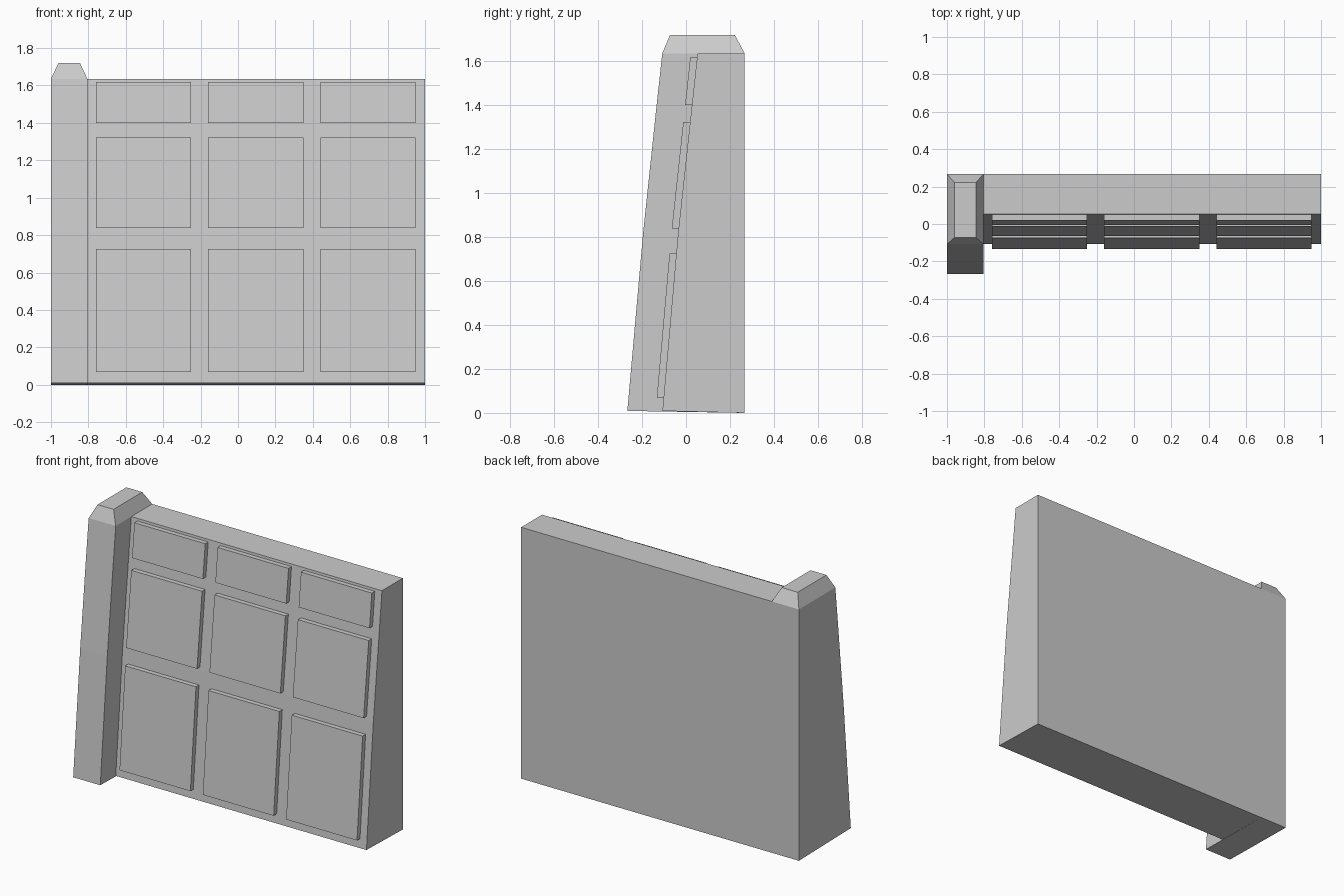
import bpy, bmesh

if "Cube" in bpy.data.objects:
    bpy.data.objects.remove(bpy.data.objects["Cube"])

BACK = 0.267
TOP = 1.636


def make_object(name, bm):
    bmesh.ops.recalc_face_normals(bm, faces=bm.faces)
    mesh = bpy.data.meshes.new(name)
    bm.to_mesh(mesh)
    bm.free()
    obj = bpy.data.objects.new(name, mesh)
    bpy.context.collection.objects.link(obj)
    return obj


def extrude_profile(bm, profile, x0, x1):
    """Extrude a (y, z) side profile along x; returns the new faces."""
    base = bm.faces.new([bm.verts.new((x0, y, z)) for y, z in profile])
    out = bmesh.ops.extrude_face_region(bm, geom=[base], use_keep_orig=True)
    verts = [g for g in out["geom"] if isinstance(g, bmesh.types.BMVert)]
    bmesh.ops.translate(bm, verts=verts, vec=(x1 - x0, 0, 0))
    return bm


def wall_y(z):
    """Battered front face of the wall, bending slightly at mid height."""
    return -0.108 + 0.088 * z if z < 0.82 else -0.0358 + 0.108 * (z - 0.82)


# Battered wall
bm = bmesh.new()
extrude_profile(bm, [(wall_y(0.009), 0.009), (wall_y(0.82), 0.82),
                     (wall_y(TOP), TOP), (BACK, TOP), (BACK, 0)], -0.805, 1.0)
make_object("sloped_wall", bm)

# End buttress
bm = bmesh.new()
extrude_profile(bm, [(-0.267, 0.009), (-0.195, 0.82), (-0.136, 1.38),
                     (-0.108, TOP), (BACK, TOP), (BACK, 0)], -1.0, -0.805)
# Chamfered cap grown from the buttress top
top = max(bm.faces, key=lambda f: f.calc_center_median().z)
out = bmesh.ops.extrude_face_region(bm, geom=[top])
for v in [g for g in out["geom"] if isinstance(g, bmesh.types.BMVert)]:
    v.co.x = -0.96 if v.co.x < -0.9 else -0.845
    v.co.y = -0.073 if v.co.y < 0 else 0.222
    v.co.z = 1.72
bmesh.ops.delete(bm, geom=[top] if top.is_valid else [], context='FACES_ONLY')
make_object("end_buttress", bm)

# Raised panels: three columns in three rows, following the wall slope
THICK, EMBED = 0.031, 0.01
for row, (z0, z1) in enumerate([(0.068, 0.725), (0.838, 1.323), (1.4, 1.62)]):
    for col in range(3):
        x0 = -0.76 + 0.6 * col
        bm = bmesh.new()
        extrude_profile(bm, [(wall_y(z0) - THICK, z0), (wall_y(z1) - THICK, z1),
                             (wall_y(z1) + EMBED, z1), (wall_y(z0) + EMBED, z0)],
                        x0, x0 + 0.51)
        make_object(f"wall_panel_{row + 1}_{col + 1}", bm)
